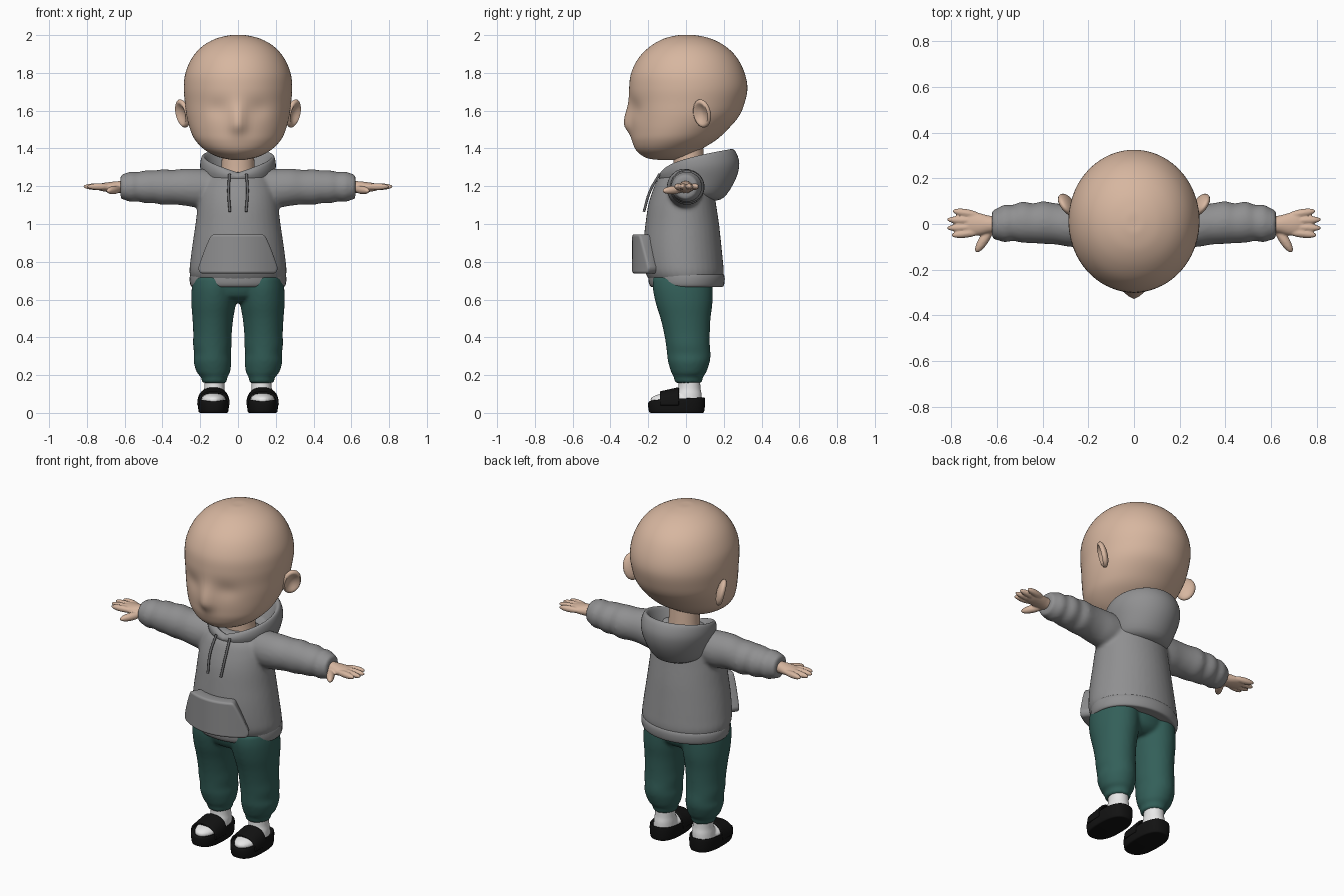
import bpy, bmesh, math
from mathutils import Vector, Matrix

cube = bpy.data.objects.get("Cube")
if cube:
    bpy.data.objects.remove(cube, do_unlink=True)


def material(name, r, g, b):
    m = bpy.data.materials.new(name)
    m.use_nodes = True
    m.diffuse_color = (r, g, b, 1)
    bsdf = m.node_tree.nodes["Principled BSDF"]
    bsdf.inputs["Base Color"].default_value = (r, g, b, 1)
    bsdf.inputs["Roughness"].default_value = 0.8
    return m


SKIN = material("skin", 0.68, 0.47, 0.35)
GREY = material("grey fleece", 0.28, 0.28, 0.285)
CORD = material("dark grey cord", 0.13, 0.13, 0.135)
TEAL = material("dark teal cloth", 0.033, 0.115, 0.1)
WHITE = material("white sock", 0.8, 0.8, 0.8)
BLACK = material("black rubber", 0.006, 0.006, 0.006)


def upright(side=1):
    return lambda x, y, z: (side * x, y, z)


def sideways(side=1):
    return lambda x, y, z: (side * z, y, x)


def loft(bm, rings, place=upright(), segs=40, steps=4, square=1.0):
    """Skin smooth rings: (height, centre x, half width, front y, back y, back rise)."""
    rings = [Vector(r + (0,) * (6 - len(r))) for r in rings]
    pts = [rings[0]] + rings + [rings[-1]]
    path = []
    for a, b, c, d in zip(pts, pts[1:], pts[2:], pts[3:]):
        for i in range(steps):
            t = i / steps
            path.append(0.5 * (2 * b + (c - a) * t + (2 * a - 5 * b + 4 * c - d) * t**2
                               + (3 * b - a - 3 * c + d) * t**3))
    path.append(rings[-1])
    loops = []
    for z, cx, hw, yf, yb, rise in path:
        loop = []
        for k in range(segs):
            a = math.tau * k / segs
            s, c = (math.copysign(abs(f(a))**square, f(a)) for f in (math.sin, math.cos))
            y = (yf + yb) / 2 - (yb - yf) / 2 * c
            loop.append(bm.verts.new(place(cx + hw * s, y, z + rise * abs(math.sin(a / 2)))))
        loops.append(loop)
    for lo, hi in zip(loops, loops[1:]):
        for k in range(segs):
            n = (k + 1) % segs
            bm.faces.new((lo[k], lo[n], hi[n], hi[k]))
    bm.faces.new(loops[0])
    bm.faces.new(loops[-1])


def ball(bm, centre, radii, turn=Matrix(), side=1):
    verts = bmesh.ops.create_uvsphere(bm, u_segments=24, v_segments=16, radius=1)["verts"]
    for v in verts:
        v.co = turn @ Vector(a * b for a, b in zip(v.co, radii)) + Vector(centre)
        v.co.x *= side


def finger(bm, a, b, r, side):
    a, b = Vector(a), Vector(b)
    turn = (b - a).to_track_quat("Z", "Y").to_matrix().to_4x4()
    ball(bm, (a + b) / 2, (r, r, (b - a).length / 2), turn, side)


def sheet(bm, nu, nv, f):
    rows = [[bm.verts.new(f(i / nu, j / nv)) for i in range(nu + 1)] for j in range(nv + 1)]
    for lo, hi in zip(rows, rows[1:]):
        for i in range(nu):
            bm.faces.new((lo[i], lo[i + 1], hi[i + 1], hi[i]))


def finish(bm, name, mat, voxel=0, smooth=4, thick=0):
    bmesh.ops.recalc_face_normals(bm, faces=bm.faces)
    me = bpy.data.meshes.new(name)
    bm.to_mesh(me)
    bm.free()
    me.materials.append(mat)
    me.polygons.foreach_set("use_smooth", [True] * len(me.polygons))
    me.set_sharp_from_angle(angle=math.radians(60))
    ob = bpy.data.objects.new(name, me)
    bpy.context.collection.objects.link(ob)
    if thick:
        m = ob.modifiers.new("thickness", "SOLIDIFY")
        m.thickness, m.offset = thick, 0
        m = ob.modifiers.new("soft_edge", "BEVEL")
        m.width, m.segments = min(0.012, thick / 3), 3
    if voxel:
        m = ob.modifiers.new("blend", "REMESH")
        m.mode, m.voxel_size, m.use_smooth_shade = "VOXEL", voxel, True
        m = ob.modifiers.new("relax", "SMOOTH")
        m.factor, m.iterations = 0.5, smooth
    return ob


# Head, with a small nose and shallow eye hollows
bm = bmesh.new()
loft(bm, [(1.34, 0, .04, -.15, -.04), (1.35, 0, .11, -.21, .02, .01), (1.385, 0, .175, -.26, .08, .01),
          (1.435, 0, .225, -.283, .16, .01), (1.49, 0, .252, -.29, .22, .01), (1.57, 0, .272, -.294, .28),
          (1.64, 0, .281, -.296, .31), (1.72, 0, .287, -.3, .325), (1.8, 0, .278, -.29, .31),
          (1.88, 0, .243, -.25, .27), (1.94, 0, .19, -.19, .21), (1.98, 0, .12, -.12, .135),
          (1.998, 0, .05, -.05, .06), (2, 0, .01, -.01, .01)], segs=72, steps=6)
for v in bm.verts:
    if v.co.y < -0.1:
        x, z = v.co.x, v.co.z
        drop = 0.05 if z < 1.53 else 0.1
        v.co.y -= 0.036 * math.exp(-(x / .04)**2 - ((z - 1.53) / drop)**2)
        v.co.y += 0.012 * math.exp(-((abs(x) - .11) / .06)**2 - ((z - 1.61) / .05)**2)
finish(bm, "head", SKIN)

bm = bmesh.new()
loft(bm, [(1.2, 0, .1, -.07, .11), (1.28, 0, .088, -.065, .1), (1.42, 0, .085, -.07, .09)])
finish(bm, "neck", SKIN)

# Ears: flattened balls with a hollow on the outer side
for side, label in ((1, "left"), (-1, "right")):
    bm = bmesh.new()
    ball(bm, (0, 0, 0), (1, 1, 1))
    turn = Matrix.Rotation(math.radians(-35), 3, "Z") @ Matrix.Rotation(math.radians(14), 3, "Y")
    for v in bm.verts:
        p, r = v.co.copy(), math.hypot(v.co.x, v.co.y)
        dent = 0.032 * max(0, 1 - (r / .8)**2) if p.z > 0 else 0
        v.co = turn @ Vector((p.z * .026 - dent, p.x * .054, p.y * .077)) + Vector((.293, .085, 1.585))
        v.co.x *= side
    finish(bm, label + "_ear", SKIN)

# Hoodie body with both sleeves blended in
bm = bmesh.new()
loft(bm, [(.69, 0, .24, -.185, .19), (.74, 0, .257, -.215, .2), (.8, 0, .253, -.225, .196),
          (.9, 0, .24, -.225, .186), (1, 0, .225, -.215, .175), (1.1, 0, .213, -.2, .16),
          (1.18, 0, .2, -.175, .148), (1.24, 0, .175, -.145, .135), (1.275, 0, .12, -.09, .1)])
for side in (1, -1):
    loft(bm, [(.08, 1.2, .085, -.085, .085), (.2, 1.19, .102, -.1, .09), (.28, 1.195, .098, -.1, .086),
              (.34, 1.195, .092, -.09, .09), (.4, 1.195, .094, -.087, .1), (.44, 1.197, .087, -.084, .09),
              (.49, 1.197, .087, -.082, .099), (.53, 1.197, .078, -.074, .083),
              (.565, 1.197, .081, -.08, .086), (.6, 1.197, .07, -.07, .068),
              (.622, 1.197, .064, -.064, .06)], sideways(side))
finish(bm, "hoodie_body", GREY, voxel=.011, smooth=5)

bm = bmesh.new()
loft(bm, [(.668, 0, .225, -.165, .175), (.668, 0, .245, -.185, .195), (.685, 0, .254, -.196, .203),
          (.715, 0, .256, -.2, .205), (.735, 0, .25, -.2, .198), (.745, 0, .23, -.18, .18)])
finish(bm, "hoodie_hem", GREY)

# Hood: outside up to the rim, then down into the hollow
bm = bmesh.new()
loft(bm, [(1.21, 0, .11, -.1, .13, -.09), (1.22, 0, .16, -.13, .2, -.08), (1.235, 0, .185, -.14, .262, 0),
          (1.25, 0, .2, -.145, .282, .07), (1.262, 0, .195, -.138, .262, .122),
          (1.272, 0, .18, -.122, .235, .122), (1.262, 0, .155, -.105, .21, .08),
          (1.245, 0, .12, -.08, .17, .02)], segs=56)
finish(bm, "hood", GREY)

# Front pocket, wrapped around the belly
def pocket_point(u, v):
    half = 0.125 + 0.078 * (1 - v)**0.8 - 0.02 * max(0, 1 - v * 8)
    x = (2 * u - 1) * half
    return x, -0.25 + 2.1 * x * x, 0.738 + 0.207 * v


bm = bmesh.new()
sheet(bm, 20, 16, pocket_point)
finish(bm, "front_pocket", GREY, thick=.07)

# Trousers: two legs blended at the hips
bm = bmesh.new()
loft(bm, [(.585, 0, .1, -.08, .08), (.62, 0, .19, -.15, .125), (.72, 0, .235, -.18, .15)])
for side in (1, -1):
    loft(bm, [(.158, .125, .065, -.06, .085), (.19, .126, .07, -.065, .09), (.212, .13, .087, -.077, .106),
              (.27, .135, .1, -.095, .126), (.31, .135, .097, -.1, .13), (.36, .136, .102, -.106, .126),
              (.42, .135, .102, -.116, .126), (.5, .133, .108, -.135, .13), (.58, .129, .118, -.16, .14),
              (.66, .125, .12, -.176, .142), (.72, .12, .115, -.175, .14)], upright(side))
finish(bm, "trousers", TEAL, voxel=.0105, smooth=4)

for side, label in ((1, "left"), (-1, "right")):
    # Hand: palm, four fingers and thumb
    bm = bmesh.new()
    loft(bm, [(.58, 1.195, .033, -.036, .034), (.63, 1.195, .032, -.04, .036), (.68, 1.195, .027, -.05, .048),
              (.72, 1.195, .021, -.047, .05), (.75, 1.195, .012, -.035, .04)], sideways(side))
    for tip_x, y0, y1 in ((.795, .036, .058), (.82, .012, .02), (.82, -.012, -.018), (.8, -.034, -.05)):
        finger(bm, (.67, y0, 1.197), (tip_x, y1, 1.198), .018, side)
    finger(bm, (.62, -.01, 1.185), (.692, -.124, 1.175), .022, side)
    finish(bm, label + "_hand", SKIN, voxel=.005, smooth=3)

    # Sock: ankle and foot
    bm = bmesh.new()
    loft(bm, [(.05, .128, .06, -.06, .085), (.1, .126, .058, -.055, .083), (.13, .125, .054, -.042, .077),
              (.18, .125, .054, -.04, .075)], upright(side))
    ball(bm, (.13, -.075, .068), (.066, .115, .038), side=side)
    finish(bm, label + "_sock", WHITE, voxel=.007, smooth=3)

    # Slide sandal: sole and strap
    bm = bmesh.new()
    loft(bm, [(0, .13, .07, -.185, .088), (.006, .13, .078, -.195, .096), (.03, .13, .082, -.2, .1, .01),
              (.052, .13, .082, -.2, .1, .022), (.06, .13, .077, -.194, .095, .022),
              (.058, .13, .06, -.18, .08, .01)], upright(side), square=.78)
    finish(bm, label + "_sandal_sole", BLACK)

    def strap_point(u, v):
        a = math.pi * u
        x = 0.13 + 0.08 * math.copysign(abs(math.cos(a))**0.8, math.cos(a))
        return side * x, -0.138 + 0.1 * v, 0.04 + (0.068 + 0.022 * v) * math.sin(a)**0.8

    bm = bmesh.new()
    sheet(bm, 24, 6, strap_point)
    finish(bm, label + "_sandal_strap", BLACK, thick=.012)

    # Hood drawstring
    cu = bpy.data.curves.new(label + "_drawstring", "CURVE")
    cu.dimensions, cu.bevel_depth, cu.bevel_resolution, cu.use_fill_caps = "3D", .007, 3, True
    sp = cu.splines.new("BEZIER")
    path = [(.045, -.14, 1.265), (.05, -.192, 1.17), (.043, -.223, 1.065)]
    sp.bezier_points.add(len(path) - 1)
    for bp, (x, y, z) in zip(sp.bezier_points, path):
        bp.co = (side * x, y, z)
        bp.handle_left_type = bp.handle_right_type = "AUTO"
    cu.materials.append(CORD)
    bpy.context.collection.objects.link(bpy.data.objects.new(label + "_drawstring", cu))
